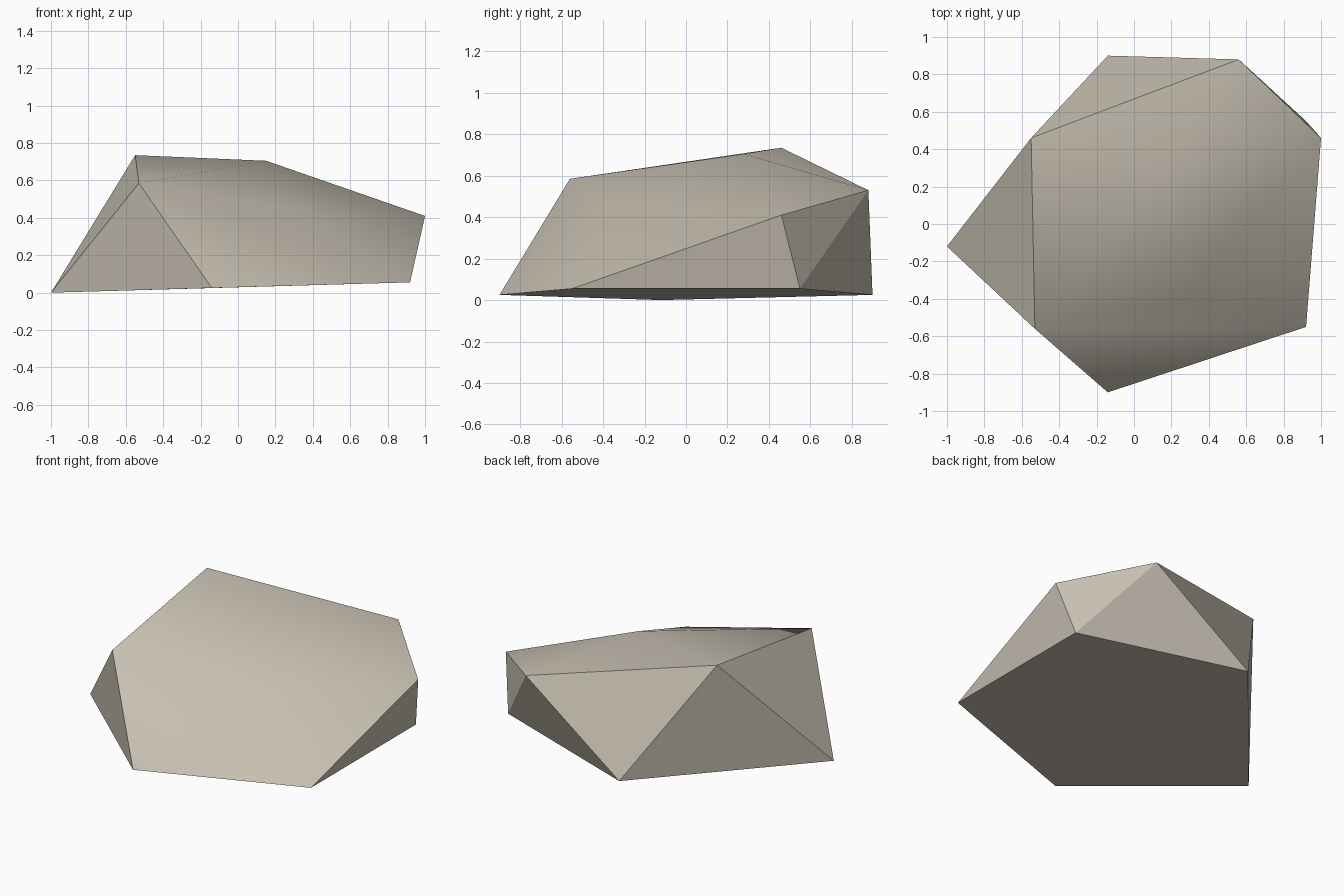
import bpy, bmesh, math

cube = bpy.data.objects.get("Cube")
if cube:
    bpy.data.objects.remove(cube, do_unlink=True)


def make_material(name, color):
    mat = bpy.data.materials.new(name)
    mat.use_nodes = True
    mat.diffuse_color = color
    mat.node_tree.nodes["Principled BSDF"].inputs["Base Color"].default_value = color
    return mat


def make_hull(name, corners, mat):
    """Wrap corner points in a convex skin with flat faces merged."""
    bm = bmesh.new()
    for corner in corners:
        bm.verts.new(corner)
    bmesh.ops.convex_hull(bm, input=bm.verts)
    bmesh.ops.dissolve_limit(bm, angle_limit=math.radians(1.5),
                             verts=bm.verts, edges=bm.edges)
    bmesh.ops.recalc_face_normals(bm, faces=bm.faces)
    mesh = bpy.data.meshes.new(name)
    bm.to_mesh(mesh)
    bm.free()
    mesh.materials.append(mat)
    obj = bpy.data.objects.new(name, mesh)
    bpy.context.collection.objects.link(obj)
    return obj


# Flat, slightly tilted five-sided base
base = [(-1, -0.12, 0), (-0.14, -0.9, 0.025), (0.92, -0.55, 0.055),
        (0.92, 0.55, 0.055), (-0.14, 0.9, 0.025)]

# Shoulder ring around the stone
shoulder = [(0.27, -0.38, 0.45), (-0.53, -0.56, 0.585), (-0.55, 0.46, 0.735),
            (0.56, 0.88, 0.53), (1, 0.46, 0.41)]

# Crown point of the top
crown = [(0.15, 0.28, 0.705)]

stone = make_material("warm grey stone", (0.57, 0.52, 0.44, 1))
rock = make_hull("rock", base + shoulder + crown, stone)

# Soft top with crisp edges between the steep sides
bpy.ops.object.select_all(action="DESELECT")
rock.select_set(True)
bpy.context.view_layer.objects.active = rock
bpy.ops.object.shade_smooth_by_angle(angle=math.radians(32))
